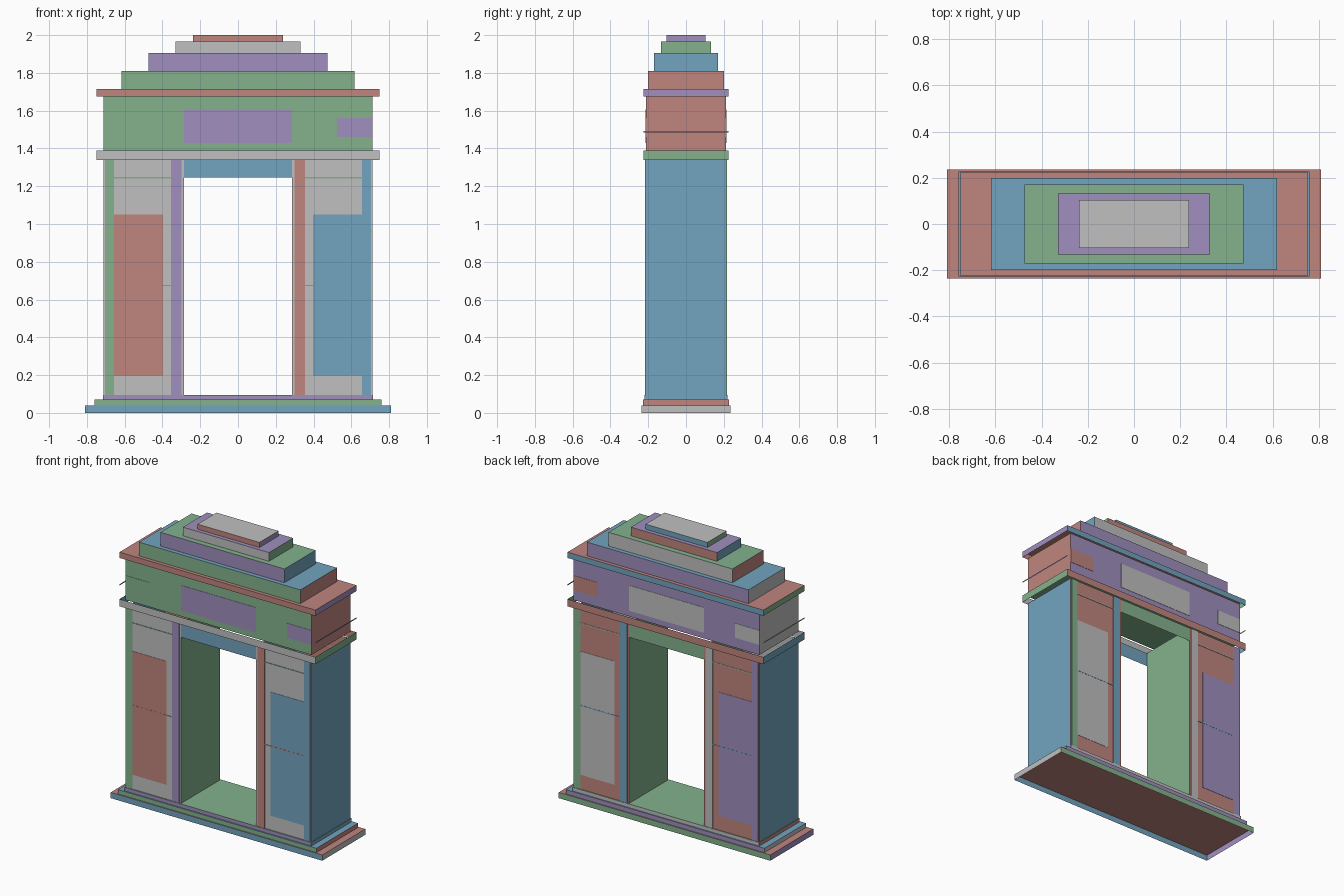
import bpy, bmesh

old = bpy.data.objects.get("Cube")
if old:
    bpy.data.objects.remove(old, do_unlink=True)


def make_material(name, color):
    mat = bpy.data.materials.new(name)
    mat.use_nodes = True
    mat.diffuse_color = (*color, 1)
    mat.node_tree.nodes["Principled BSDF"].inputs["Base Color"].default_value = (*color, 1)
    return mat


MATERIALS = [
    make_material("soft red", (0.53, 0.235, 0.21)),
    make_material("soft blue", (0.17, 0.37, 0.52)),
    make_material("soft green", (0.23, 0.445, 0.265)),
    make_material("soft purple", (0.35, 0.275, 0.52)),
    make_material("light grey", (0.525, 0.525, 0.525)),
]
RED, BLUE, GREEN, PURPLE, GREY = range(5)


def side_of(normal):
    """Name the side a box face looks towards."""
    if abs(normal.x) > 0.5:
        return "left" if normal.x > 0 else "right"
    if abs(normal.y) > 0.5:
        return "back" if normal.y > 0 else "front"
    return "top" if normal.z > 0 else "bottom"


def box(name, x, y, z, colors):
    """Box between (low, high) pairs; sides without a colour stay open."""
    bm = bmesh.new()
    bmesh.ops.create_cube(bm, size=1)
    for v in bm.verts:
        v.co = [span[int(c > 0)] for span, c in zip((x, y, z), v.co)]
    bm.normal_update()
    for f in list(bm.faces):
        side = side_of(f.normal)
        if side in colors:
            f.material_index = colors[side]
        else:
            bm.faces.remove(f)
    mesh = bpy.data.meshes.new(name)
    bm.to_mesh(mesh)
    bm.free()
    for mat in MATERIALS:
        mesh.materials.append(mat)
    obj = bpy.data.objects.new(name, mesh)
    bpy.context.collection.objects.link(obj)
    return obj


def cycle(start, *skip):
    """Colours step through the palette from side to side."""
    order = ("left", "top", "front", "back", "right")
    return {s: (start + i) % 5 for i, s in enumerate(order) if s not in skip}


def tier(name, half_x, half_y, z, colors):
    return box(name, (-half_x, half_x), (-half_y, half_y), z, colors)


DEPTH = 0.213    # half depth of the walls
OUTER = 0.712    # half width of the walls
INNER = 0.287    # half width of the passage
FLOOR, SPRING, LINTEL = 0.095, 1.34, 1.245


def plate(name, x, z, color, face, layer=1):
    """Thin painted plate on the front (-1) or back (1) wall."""
    outer = face * (DEPTH + 0.002 * layer)
    y = sorted((face * DEPTH, outer))
    sides = ("left", "right", "front", "back", "top", "bottom")
    box(name, sorted(x), y, z, dict.fromkeys(sides, color))


# Stepped plinth
tier("plinth_lower", 0.81, 0.235, (0, 0.04), cycle(GREY))
tier("plinth_middle", 0.76, 0.228, (0.04, 0.07), cycle(RED))
tier("plinth_upper", 0.715, 0.22, (0.07, FLOOR), cycle(BLUE))

# Piers on both sides of the passage
for side, label in ((1, "left"), (-1, "right")):
    outward, inward = ("left", "right") if side > 0 else ("right", "left")
    box(label + "_pier", sorted((side * INNER, side * OUTER)), (-DEPTH, DEPTH),
        (FLOOR, SPRING), {outward: BLUE, inward: GREEN, "front": GREY, "back": RED})

# Lintels are single walls over each mouth of the passage
for face, key, color in ((-1, "front", BLUE), (1, "back", GREEN)):
    y = sorted((face * DEPTH, face * (DEPTH - 0.005)))
    box(key + "_lintel", (-INNER, INNER), y, (LINTEL, SPRING), {key: color})

# Pier decoration: outer pilaster, panel, inner pilaster
DECOR = [
    (-1, 1, BLUE, BLUE, RED),
    (-1, -1, GREEN, RED, PURPLE),
    (1, 1, GREEN, GREY, BLUE),
    (1, -1, PURPLE, PURPLE, GREY),
]
for face, side, outer, panel, inner in DECOR:
    tag = ("front" if face < 0 else "back") + ("_left_" if side > 0 else "_right_")
    full = (FLOOR, SPRING)
    plate(tag + "outer_pilaster", (side * 0.657, side * 0.705), full, outer, face, 2)
    plate(tag + "panel", (side * 0.398, side * 0.657), (0.195, 1.05), panel, face)
    plate(tag + "inner_pilaster", (side * 0.3, side * 0.355), full, inner, face, 2)
    low, high = (RED, GREEN) if face < 0 else (BLUE, GREY)
    for part, z, color in (("lower_line", 0.675, low), ("upper_line", LINTEL, high)):
        plate(tag + part, (side * 0.355, side * 0.657), (z - 0.003, z + 0.003),
              color, face, 1.5)

# Attic with an open moulding below and a capped cornice above
tier("lower_cornice", 0.75, 0.225, (SPRING, 1.39), cycle(GREEN, "top"))
attic_colors = cycle(RED, "top")
attic_colors["bottom"] = GREEN
tier("attic", OUTER, DEPTH, (1.39, 1.675), attic_colors)
cornice_colors = cycle(PURPLE)
cornice_colors["top"] = RED
tier("upper_cornice", 0.75, 0.225, (1.675, 1.715), cornice_colors)
tier("side_fillets", 0.75, 0.225, (1.484, 1.493), {"left": PURPLE, "right": GREY})

# Attic inscription and side panels
for face, tag, center, left, right in ((-1, "front", PURPLE, PURPLE, GREEN),
                                       (1, "back", GREY, RED, GREY)):
    plate(tag + "_center_panel", (-INNER, INNER), (1.43, 1.605), center, face)
    plate(tag + "_left_panel", (0.525, OUTER), (1.46, 1.56), left, face)
    plate(tag + "_right_panel", (-OUTER, -0.525), (1.46, 1.56), right, face)

# Stepped roof
STEPS = [(0.618, 0.2, 1.81), (0.475, 0.17, 1.905), (0.33, 0.132, 1.965), (0.237, 0.104, 2.0)]
base = 1.715
for i, (half_x, half_y, top) in enumerate(STEPS):
    tier(f"roof_step_{i + 1}", half_x, half_y, (base, top), cycle(i))
    base = top
